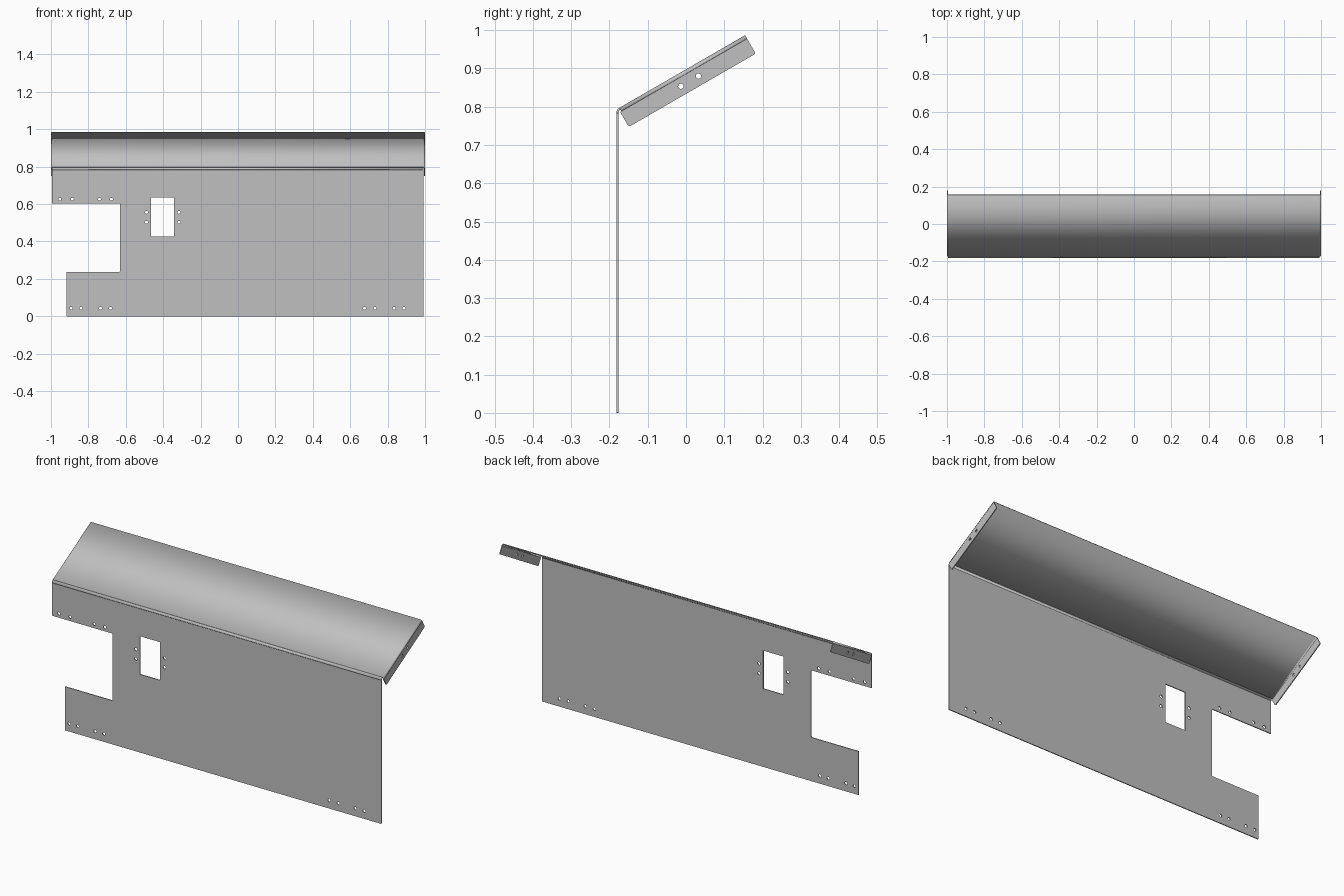
import bpy, bmesh, math
from mathutils import Vector, Matrix

if "Cube" in bpy.data.objects:
    bpy.data.objects.remove(bpy.data.objects["Cube"], do_unlink=True)

T = 0.005                                   # sheet thickness
SLOPE = math.radians(30)
X = Vector((1, 0, 0))
Z = Vector((0, 0, 1))
U = Vector((0, math.cos(SLOPE), math.sin(SLOPE)))    # up along the hood
V = Vector((0, math.sin(SLOPE), -math.cos(SLOPE)))   # down, square to the hood
FOLD = Vector((0, -0.1795, 0.791))          # fold between panel and hood
HOOD_LEN, HOOD_X, BEND = 0.387, 0.9975, 0.008

steel = bpy.data.materials.new("grey steel")
steel.use_nodes = True
GREY = (0.53, 0.53, 0.53, 1)
steel.diffuse_color = GREY
steel.node_tree.nodes["Principled BSDF"].inputs["Base Color"].default_value = GREY


def link(name, mesh):
    obj = bpy.data.objects.new(name, mesh)
    mesh.materials.clear()
    mesh.materials.append(steel)
    bpy.context.collection.objects.link(obj)
    return obj


def fillet(a, corner, b, size, steps=5):
    """Points of a rounded corner between two edges."""
    a, c, b = Vector(a), Vector(corner), Vector(b)
    p = c + (a - c).normalized() * size
    q = c + (b - c).normalized() * size
    return [p * (1 - t) ** 2 + c * 2 * t * (1 - t) + q * t * t
            for t in (i / steps for i in range(steps + 1))]


def rounded(points, size):
    n = len(points)
    return [p for i in range(n)
            for p in fillet(points[i - 1], points[i], points[(i + 1) % n], size)]


def circle(x, y, r, n=16):
    return [(x + r * math.cos(math.tau * i / n), y + r * math.sin(math.tau * i / n))
            for i in range(n)]


def rectangle(x0, x1, y0, y1):
    return [(x0, y0), (x1, y0), (x1, y1), (x0, y1)]


def plate(name, loops, origin, across, up):
    """Flat sheet from an outline followed by its cut-outs."""
    curve = bpy.data.curves.new(name, 'CURVE')
    curve.dimensions, curve.fill_mode, curve.extrude = '2D', 'BOTH', T / 2
    for loop in loops:
        spline = curve.splines.new('POLY')
        spline.points.add(len(loop) - 1)
        for point, (x, y) in zip(spline.points, loop):
            point.co = (x, y, 0, 1)
        spline.use_cyclic_u = True
    helper = bpy.data.objects.new(name + " outline", curve)
    mesh = bpy.data.meshes.new_from_object(helper)
    bpy.data.objects.remove(helper)
    bm = bmesh.new()
    bm.from_mesh(mesh)
    bmesh.ops.remove_doubles(bm, verts=bm.verts, dist=1e-5)
    frame = Matrix((across, up, across.cross(up))).transposed().to_4x4()
    bm.transform(Matrix.Translation(origin) @ frame)
    bmesh.ops.recalc_face_normals(bm, faces=bm.faces)
    for f in bm.faces:
        f.smooth = False
    bm.to_mesh(mesh)
    bm.free()
    return link(name, mesh)


def folded_sheet(name, profile, start, end):
    """Sweep a bent profile between two offsets and thicken it."""
    bm = bmesh.new()
    rows = [[bm.verts.new(p + s) for p in profile] for s in (start, end)]
    for i in range(len(profile) - 1):
        bm.faces.new((rows[0][i], rows[0][i + 1], rows[1][i + 1], rows[1][i]))
    mesh = bpy.data.meshes.new(name)
    bm.to_mesh(mesh)
    bm.free()
    obj = link(name, mesh)
    solid = obj.modifiers.new("thickness", 'SOLIDIFY')
    solid.thickness, solid.offset = T, 0
    bpy.ops.object.select_all(action='DESELECT')
    obj.select_set(True)
    bpy.context.view_layer.objects.active = obj
    bpy.ops.object.shade_smooth_by_angle(angle=math.radians(35))
    return obj


# Front panel with side notch, window and rows of bolt holes
LEFT, RIGHT = -0.995, 0.992
panel = rounded([(-0.917, 0), (RIGHT, 0), (RIGHT, FOLD.z - BEND), (LEFT, FOLD.z - BEND),
                 (LEFT, 0.604), (-0.631, 0.604), (-0.631, 0.238), (-0.917, 0.238)], 0.003)
cuts = [rectangle(-0.465, -0.342, 0.426, 0.634)]
cuts += [circle(x, 0.626, 0.008) for x in (-0.953, -0.886, -0.741, -0.676)]
cuts += [circle(x, 0.043, 0.008) for x in (-0.892, -0.84, -0.735, -0.682)]
cuts += [circle(x, 0.043, 0.008) for x in (0.677, 0.732, 0.835, 0.888)]
cuts += [circle(x, z, 0.008) for x in (-0.489, -0.316) for z in (0.503, 0.556)]
plate("front_panel", [panel] + cuts, Vector((0, FOLD.y, 0)), X, Z)

# Rounded fold joining the panel to the hood
folded_sheet("hood_fold", fillet(FOLD - Z, FOLD, FOLD + U, BEND), X * LEFT, X * RIGHT)

# Sloping hood with its sides bent down
lip_l, lip_r = FOLD - X * HOOD_X, FOLD + X * HOOD_X
hood = fillet(lip_l + V, lip_l, FOLD, BEND) + fillet(FOLD, lip_r, lip_r + V, BEND)
folded_sheet("hood", hood, U * BEND, U * HOOD_LEN)

# Side flanges with two bolt holes each
flange = [(0.004, BEND), (HOOD_LEN, BEND)]
flange += fillet((HOOD_LEN, 0), (HOOD_LEN, 0.053), (0, 0.053), 0.006)
flange += fillet((HOOD_LEN, 0.053), (0.004, 0.053), (0.004, 0), 0.006)
holes = [circle(u, 0.029, 0.007) for u in (0.175, 0.228)]
for side, sx in (("right", -1), ("left", 1)):
    plate(side + "_flange", [flange] + holes, FOLD + X * sx * HOOD_X, U, V)
